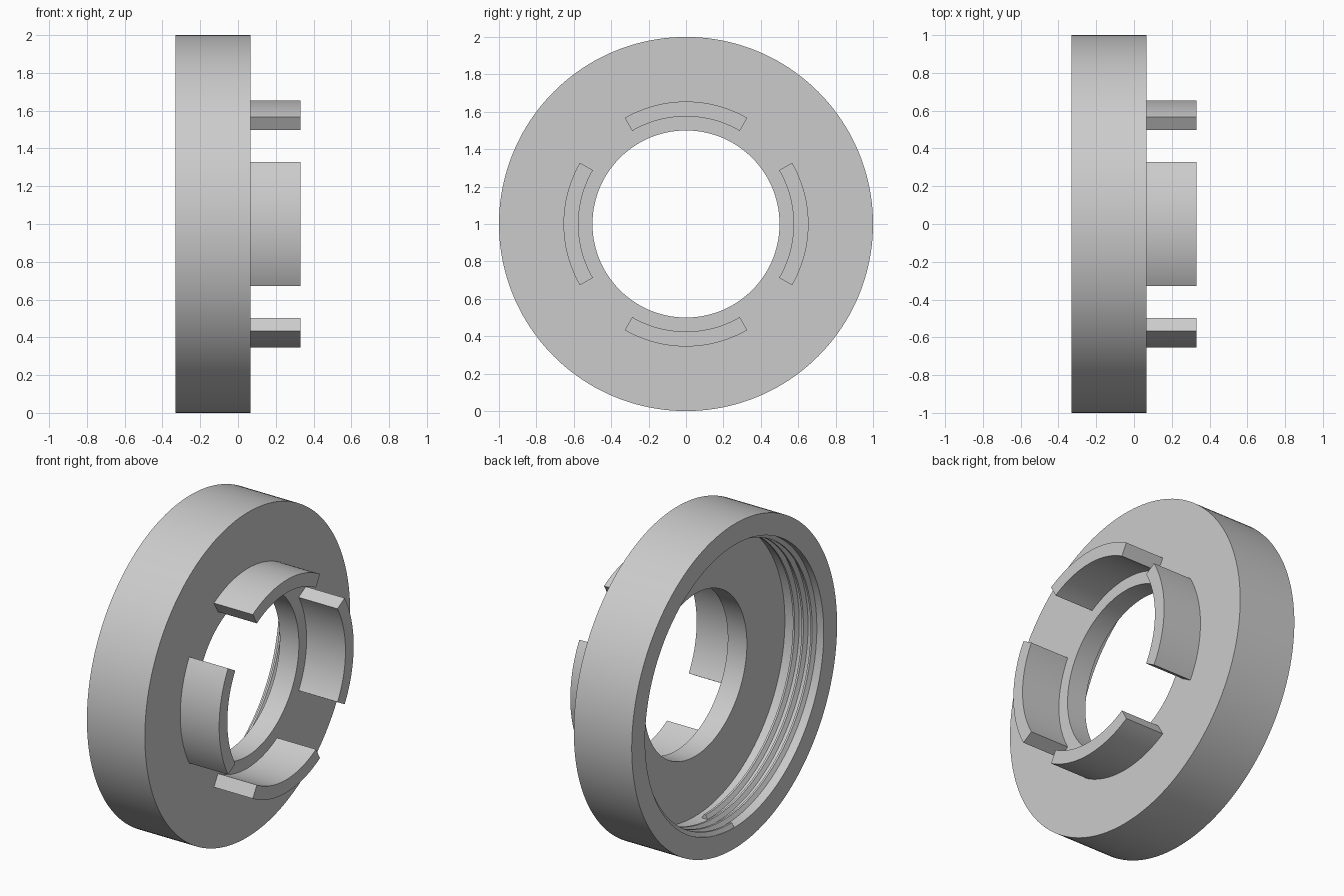
import bpy, bmesh, math

if "Cube" in bpy.data.objects:
    bpy.data.objects.remove(bpy.data.objects["Cube"])

grey = bpy.data.materials.new("light_grey")
grey.diffuse_color = (0.6, 0.6, 0.6, 1)
grey.use_nodes = True
grey.node_tree.nodes["Principled BSDF"].inputs["Base Color"].default_value = grey.diffuse_color


def sweep(name, profile, start, end, steps, advance=0.0):
    """Sweep a closed (x, radius) profile about the x axis through z = 1.
    A full turn without advance closes on itself; otherwise the ends are capped."""
    full = abs(end - start) >= 360 and advance == 0
    bm = bmesh.new()
    rings = []
    for i in range(steps if full else steps + 1):
        t = i / steps
        a = math.radians(start + (end - start) * t)
        rings.append([bm.verts.new((x + advance * t, r * math.cos(a), 1 + r * math.sin(a)))
                      for x, r in profile])
    n = len(profile)
    for i in range(steps):
        a, b = rings[i], rings[(i + 1) % len(rings)]
        for j in range(n):
            k = (j + 1) % n
            bm.faces.new((a[j], a[k], b[k], b[j]))
    if not full:
        bm.faces.new(rings[0])
        bm.faces.new(rings[-1])
    bmesh.ops.recalc_face_normals(bm, faces=bm.faces)
    mesh = bpy.data.meshes.new(name)
    bm.to_mesh(mesh)
    bm.free()
    mesh.materials.append(grey)
    obj = bpy.data.objects.new(name, mesh)
    bpy.context.collection.objects.link(obj)
    bpy.ops.object.select_all(action='DESELECT')
    obj.select_set(True)
    bpy.context.view_layer.objects.active = obj
    bpy.ops.object.shade_smooth_by_angle(angle=math.radians(25))
    return obj


# Cap body: outer wall, floor plate with centre hole, recess open towards -x
sweep("cap_body", [(-0.33, 0.87), (-0.33, 1.0), (0.065, 1.0),
                   (0.065, 0.5), (-0.065, 0.5), (-0.065, 0.87)], 0, 360, 160)

# Four curved tabs around the hole on the +x face
for i in range(4):
    mid = 90 * i
    sweep(f"tab_{i + 1}", [(0.06, 0.575), (0.33, 0.575), (0.33, 0.655), (0.06, 0.655)],
          mid - 30, mid + 30, 28)

# Internal screw thread: three turns from the rim towards the floor
sweep("screw_thread", [(-0.33, 0.874), (-0.314, 0.845), (-0.302, 0.845), (-0.286, 0.874)],
      -90, -90 + 3 * 360, 3 * 120, advance=0.18)
